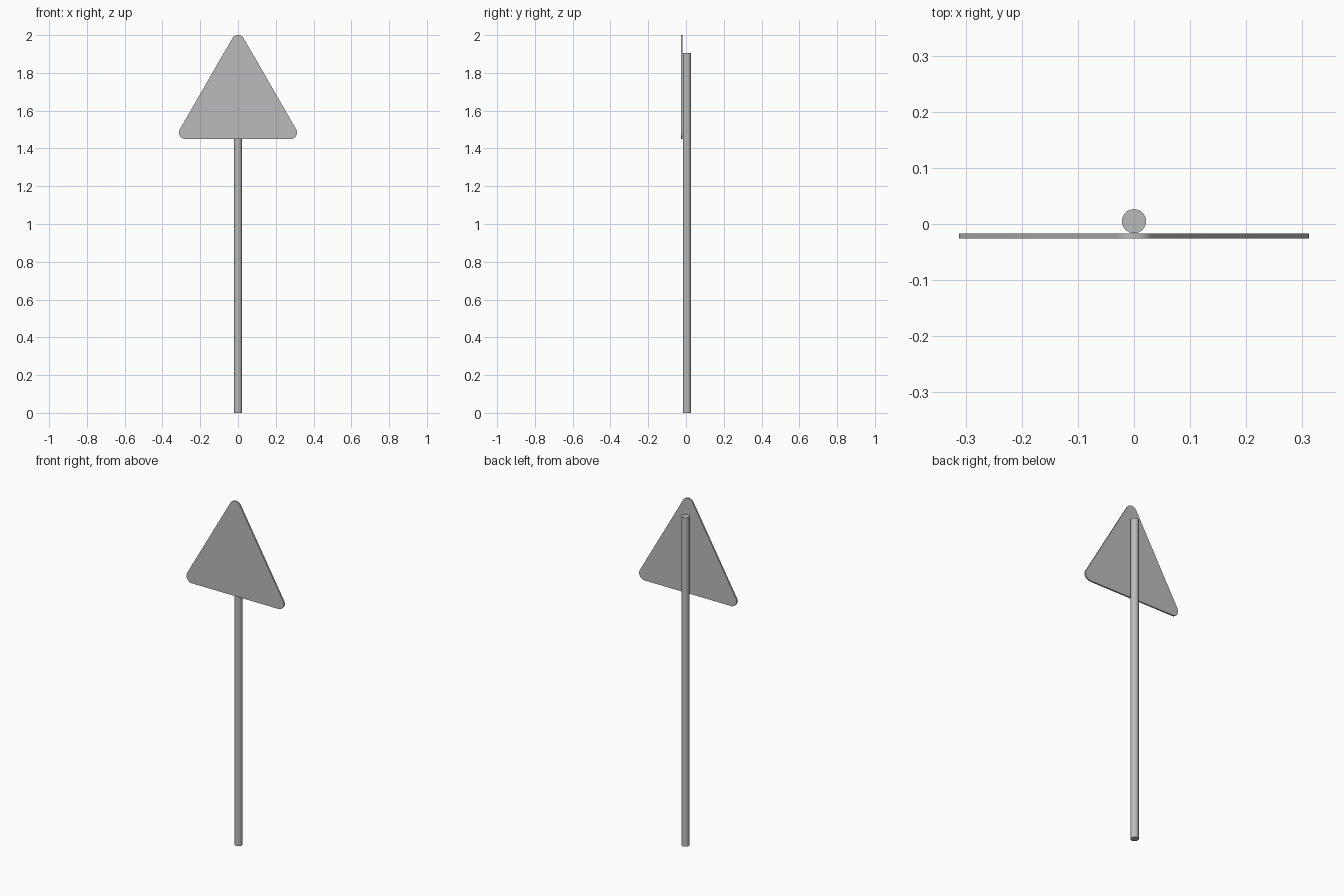
import bpy
import bmesh
from math import cos, sin, radians, sqrt

cube = bpy.data.objects.get("Cube")
if cube:
    bpy.data.objects.remove(cube, do_unlink=True)

# Single grey metal colour
grey = bpy.data.materials.new("grey_metal")
grey.use_nodes = True
colour = (0.5, 0.5, 0.5, 1)
grey.diffuse_color = colour
grey.node_tree.nodes["Principled BSDF"].inputs["Base Color"].default_value = colour


def finish(obj, name):
    obj.name = name
    obj.data.name = name
    obj.data.materials.append(grey)
    bpy.ops.object.select_all(action="DESELECT")
    obj.select_set(True)
    bpy.context.view_layer.objects.active = obj
    bpy.ops.object.shade_smooth_by_angle(angle=radians(30))


# Round pole
POLE_RADIUS, POLE_HEIGHT = 0.0215, 1.905
bpy.ops.mesh.primitive_cylinder_add(
    vertices=32, radius=POLE_RADIUS, depth=POLE_HEIGHT,
    location=(0, 0.005, POLE_HEIGHT / 2))
finish(bpy.context.object, "pole")

# Triangular sign plate: an arc about each corner of an equilateral triangle
TOP, HALF_WIDTH, CORNER = 2.0, 0.3125, 0.035
FRONT, BACK = -0.026, -0.0173
STEPS = 10
half = HALF_WIDTH - CORNER
apex = TOP - CORNER
base = apex - half * sqrt(3)
corners = [(half, base, -90), (0, apex, 30), (-half, base, 150)]

bm = bmesh.new()
outline = []
for x, z, start in corners:
    for i in range(STEPS + 1):
        a = radians(start + 120 * i / STEPS)
        outline.append(bm.verts.new((x + CORNER * cos(a), FRONT, z + CORNER * sin(a))))
face = bm.faces.new(outline)
result = bmesh.ops.extrude_face_region(bm, geom=[face], use_keep_orig=True)
moved = [v for v in result["geom"] if isinstance(v, bmesh.types.BMVert)]
bmesh.ops.translate(bm, verts=moved, vec=(0, BACK - FRONT, 0))
bmesh.ops.recalc_face_normals(bm, faces=bm.faces)
mesh = bpy.data.meshes.new("sign_plate")
bm.to_mesh(mesh)
bm.free()
plate = bpy.data.objects.new("sign_plate", mesh)
bpy.context.collection.objects.link(plate)
finish(plate, "sign_plate")
